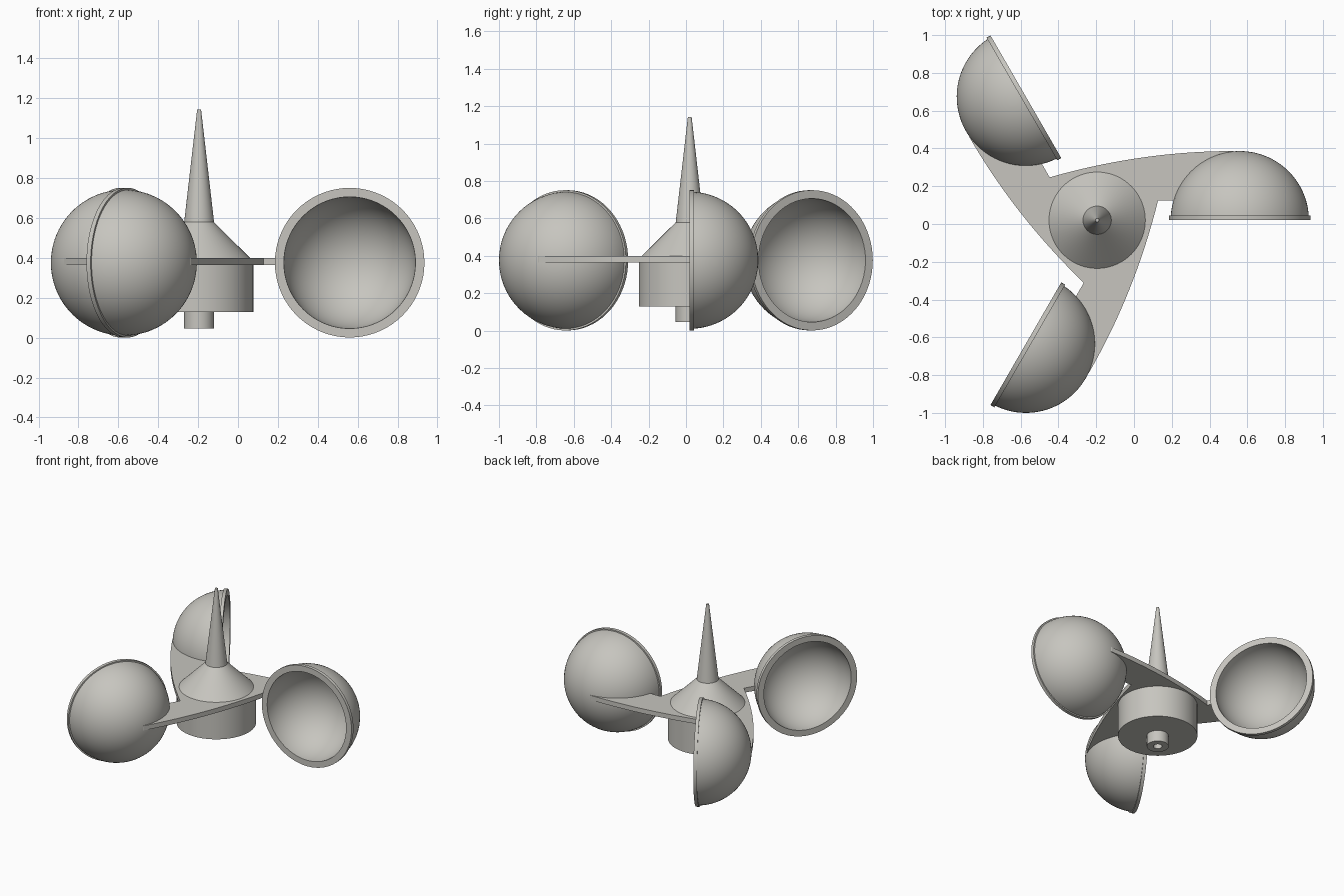
import bpy, bmesh
from math import sin, cos, pi, radians, sqrt, asin
from mathutils import Matrix, Vector

cube = bpy.data.objects.get("Cube")
if cube:
    bpy.data.objects.remove(cube)

HUB = Vector((-0.195, 0.02, 0))
ARM = 0.755          # hub axis to cup axis
CUP_Z = 0.376
OUTER, INNER, RIM, LIP = 0.366, 0.33, 0.375, 0.024

metal = bpy.data.materials.new("warm_grey_metal")
metal.use_nodes = True
grey = (0.57, 0.56, 0.52, 1)
metal.diffuse_color = grey
metal.node_tree.nodes["Principled BSDF"].inputs["Base Color"].default_value = grey


def finish(name, bm, matrix):
    """Turn a bmesh into a smooth-by-angle object."""
    bmesh.ops.remove_doubles(bm, verts=bm.verts, dist=1e-5)
    bmesh.ops.recalc_face_normals(bm, faces=bm.faces)
    mesh = bpy.data.meshes.new(name)
    bm.to_mesh(mesh)
    bm.free()
    mesh.materials.append(metal)
    obj = bpy.data.objects.new(name, mesh)
    bpy.context.collection.objects.link(obj)
    obj.matrix_world = matrix
    bpy.ops.object.select_all(action='DESELECT')
    obj.select_set(True)
    bpy.context.view_layer.objects.active = obj
    bpy.ops.object.shade_smooth_by_angle(angle=radians(25))
    return obj


def lathe(name, profile, matrix, steps=72):
    """Spin a (radius, height) profile about the z axis."""
    bm = bmesh.new()
    verts = [bm.verts.new((r, 0, z)) for r, z in profile]
    edges = [bm.edges.new(pair) for pair in zip(verts, verts[1:])]
    bmesh.ops.spin(bm, geom=verts + edges, cent=(0, 0, 0), axis=(0, 0, 1),
                   angle=2 * pi, steps=steps, use_merge=True)
    return finish(name, bm, matrix)


at_hub = Matrix.Translation(HUB)

# Hub body, cone and spike
lathe("hub_body", [(0, 0.365), (0.272, 0.365), (0.272, 0.128), (0, 0.128)], at_hub)
lathe("hub_cone", [(0, 0.39), (0.255, 0.4), (0.075, 0.579), (0, 0.579)], at_hub)
lathe("spike", [(0, 0.579), (0.075, 0.579), (0.01, 1.143), (0, 1.143)], at_hub)

# Shaft stub with a bored hole
lathe("shaft_stub", [(0.075, 0.135), (0.075, 0.045), (0.03, 0.045),
                     (0.03, 0.12), (0, 0.12)], at_hub)

# Cups: hollow hemispheres with a raised lip
N = 28
lip_angle = asin(LIP / OUTER)
outer = [(OUTER * cos(a), OUTER * sin(a))
         for a in (pi / 2 + (lip_angle - pi / 2) * i / N for i in range(N + 1))]
inner = [(INNER * cos(a), INNER * sin(a)) for a in (pi / 2 * i / N for i in range(N + 1))]
profile = outer + [(RIM, LIP), (RIM, 0)] + inner
for k, name in enumerate(("left_cup", "back_right_cup", "front_right_cup")):
    lathe(name, profile, at_hub @ Matrix.Rotation(k * 2 * pi / 3, 4, 'Z')
          @ Matrix.Translation((ARM, 0, CUP_Z)) @ Matrix.Rotation(-pi / 2, 4, 'X'))

# Arm plate: outer curve, arc buried in the cup wall, straight inner edge
start, tip = Vector((-0.2515, 0.227)), Vector((0.72, 0.366))
arm = []
for i in range(25):
    t = i / 24
    arm.append((start.x + (tip.x - start.x) * t, tip.y - (tip.y - start.y) * (1 - t) ** 2))
wall, edge_y = 0.348, 0.104
end = pi - asin(edge_y / wall)
for i in range(17):
    a = pi / 2 + (end - pi / 2) * i / 16
    arm.append((ARM + wall * cos(a), wall * sin(a)))

bm = bmesh.new()
outline = []
for k in (0, -1, -2):
    turn = Matrix.Rotation(k * 2 * pi / 3, 4, 'Z')
    outline += [bm.verts.new(turn @ Vector((x, y, 0.365))) for x, y in arm]
face = bm.faces.new(outline)
top = bmesh.ops.extrude_face_region(bm, geom=[face], use_keep_orig=True)
bmesh.ops.translate(bm, vec=(0, 0, 0.035),
                    verts=[g for g in top["geom"] if isinstance(g, bmesh.types.BMVert)])
bmesh.ops.triangulate(bm, faces=[f for f in bm.faces if len(f.verts) > 4])
finish("arm_plate", bm, at_hub)
